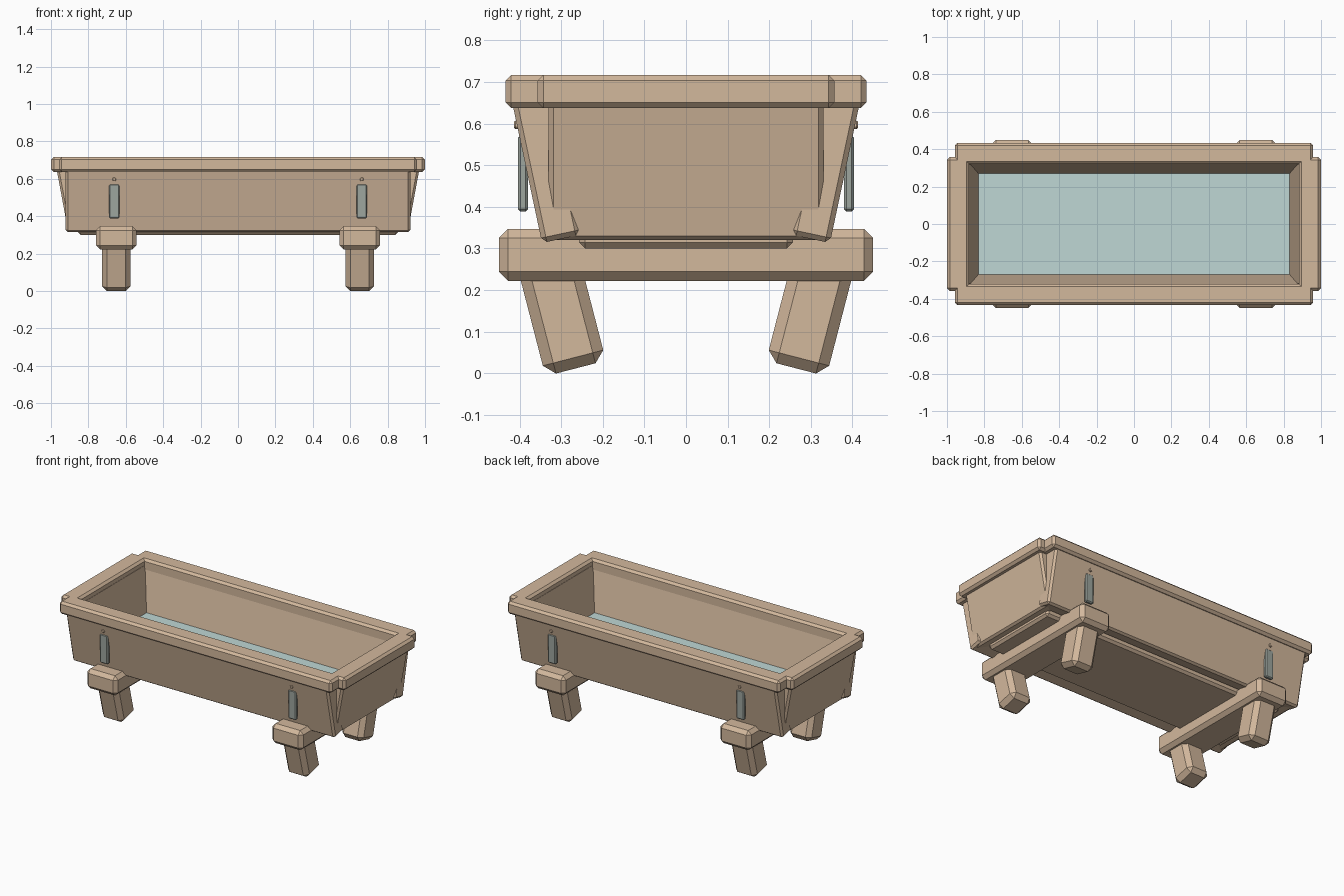
import bpy
import bmesh
from math import radians
from mathutils import Matrix, Vector

cube = bpy.data.objects.get("Cube")
if cube:
    bpy.data.objects.remove(cube, do_unlink=True)


def material(name, rgb):
    m = bpy.data.materials.new(name)
    m.use_nodes = True
    m.diffuse_color = (*rgb, 1)
    bsdf = next(n for n in m.node_tree.nodes if n.type == 'BSDF_PRINCIPLED')
    bsdf.inputs["Base Color"].default_value = (*rgb, 1)
    bsdf.inputs["Roughness"].default_value = 0.8
    return m


WOOD = material("tan wood", (0.65, 0.48, 0.335))
WATER = material("pale water", (0.52, 0.68, 0.66))
METAL = material("grey metal", (0.34, 0.38, 0.345))


def finish(name, bm, mat, chamfer=0, matrix=None):
    """Chamfer the convex sharp edges, place the mesh and link it."""
    bmesh.ops.recalc_face_normals(bm, faces=bm.faces[:])
    if chamfer:
        sharp = [e for e in bm.edges if e.calc_face_angle_signed(0) > 0.5]
        bmesh.ops.bevel(bm, geom=sharp, offset=chamfer, segments=1,
                        profile=0.5, affect='EDGES')
    if matrix:
        bm.transform(matrix)
    me = bpy.data.meshes.new(name)
    bm.to_mesh(me)
    bm.free()
    me.materials.append(mat)
    ob = bpy.data.objects.new(name, me)
    bpy.context.collection.objects.link(ob)
    return ob


def box(name, lo, hi, mat=WOOD, chamfer=0, matrix=None):
    lo, hi = Vector(lo), Vector(hi)
    bm = bmesh.new()
    bmesh.ops.create_cube(bm, size=1)
    bm.transform(Matrix.Translation((lo + hi) / 2) @ Matrix.Diagonal((*(hi - lo), 1)))
    return finish(name, bm, mat, chamfer, matrix)


def notched_frame(name, xs, ys, z0, z1, chamfer):
    """Mirrored grid of cells with an open middle and notched corners."""
    xs = [-x for x in reversed(xs)] + xs
    ys = [-y for y in reversed(ys)] + ys
    nx, ny = len(xs), len(ys)
    bm = bmesh.new()
    v = [[bm.verts.new((x, y, z0)) for y in ys] for x in xs]
    for i in range(nx - 1):
        for j in range(ny - 1):
            hole = i == nx // 2 - 1 and j == ny // 2 - 1
            notch = i in (0, nx - 2) and j in (0, ny - 2)
            if not hole and not notch:
                bm.faces.new((v[i][j], v[i + 1][j], v[i + 1][j + 1], v[i][j + 1]))
    bmesh.ops.delete(bm, geom=[p for p in bm.verts if not p.link_faces], context='VERTS')
    ext = bmesh.ops.extrude_face_region(bm, geom=bm.faces[:], use_keep_orig=True)
    top = [g for g in ext["geom"] if isinstance(g, bmesh.types.BMVert)]
    bmesh.ops.translate(bm, verts=top, vec=(0, 0, z1 - z0))
    return finish(name, bm, WOOD, chamfer)


def pivot(x, y, z, degrees, axis):
    return Matrix.Translation((x, y, z)) @ Matrix.Rotation(radians(degrees), 4, axis)


# Rim with notched corners
notched_frame("rim", [0.882, 0.957, 0.999], [0.321, 0.357, 0.434], 0.637, 0.717, 0.014)

# Flared walls, pivoting on their lower outer edge
for s, side in ((1, "back"), (-1, "front")):
    y0, y1 = sorted((0, -s * 0.095))
    box(side + "_wall", (-0.922, y0, 0), (0.922, y1, 0.36), WOOD, 0.012,
        pivot(0, s * 0.346, 0.313, -12 * s, 'X'))
for s, side in ((1, "left"), (-1, "right")):
    x0, x1 = sorted((0, -s * 0.092))
    box(side + "_end_wall", (x0, -0.33, 0), (x1, 0.33, 0.36), WOOD, 0.012,
        pivot(s * 0.908, 0, 0.318, 10.5 * s, 'Y'))

# Floor and water
box("floor", (-0.856, -0.257, 0.3), (0.856, 0.257, 0.36), WOOD, 0.014)
box("floor_edge", (-0.87, -0.28, 0.338), (0.87, 0.28, 0.365))
box("water", (-0.855, -0.29, 0.365), (0.855, 0.29, 0.41), WATER)

# Cross beams, leaning legs, hanging straps and pegs
for sx, end in ((1, "left"), (-1, "right")):
    x = sx * 0.651
    box(end + "_beam", (x - 0.108, -0.45, 0.222), (x + 0.108, 0.45, 0.347), WOOD, 0.022)
    for sy, side in ((1, "back"), (-1, "front")):
        tag = side + "_" + end
        box(tag + "_leg", (-0.075, -0.075, 0), (0.075, 0.075, 0.3), WOOD, 0.026,
            pivot(x, sy * 0.265, 0.0115, -14.5 * sy, 'X'))
        xs = sx * 0.662
        y0, y1 = sorted((sy * 0.38, sy * 0.404))
        box(tag + "_strap", (xs - 0.028, y0, 0.388), (xs + 0.028, y1, 0.572), METAL, 0.006)
        bm = bmesh.new()
        bmesh.ops.create_cone(bm, cap_ends=True, segments=8, radius1=0.011,
                              radius2=0.011, depth=0.04)
        finish(tag + "_peg", bm, WOOD, 0.003, pivot(xs, sy * 0.393, 0.597, 90, 'X'))
